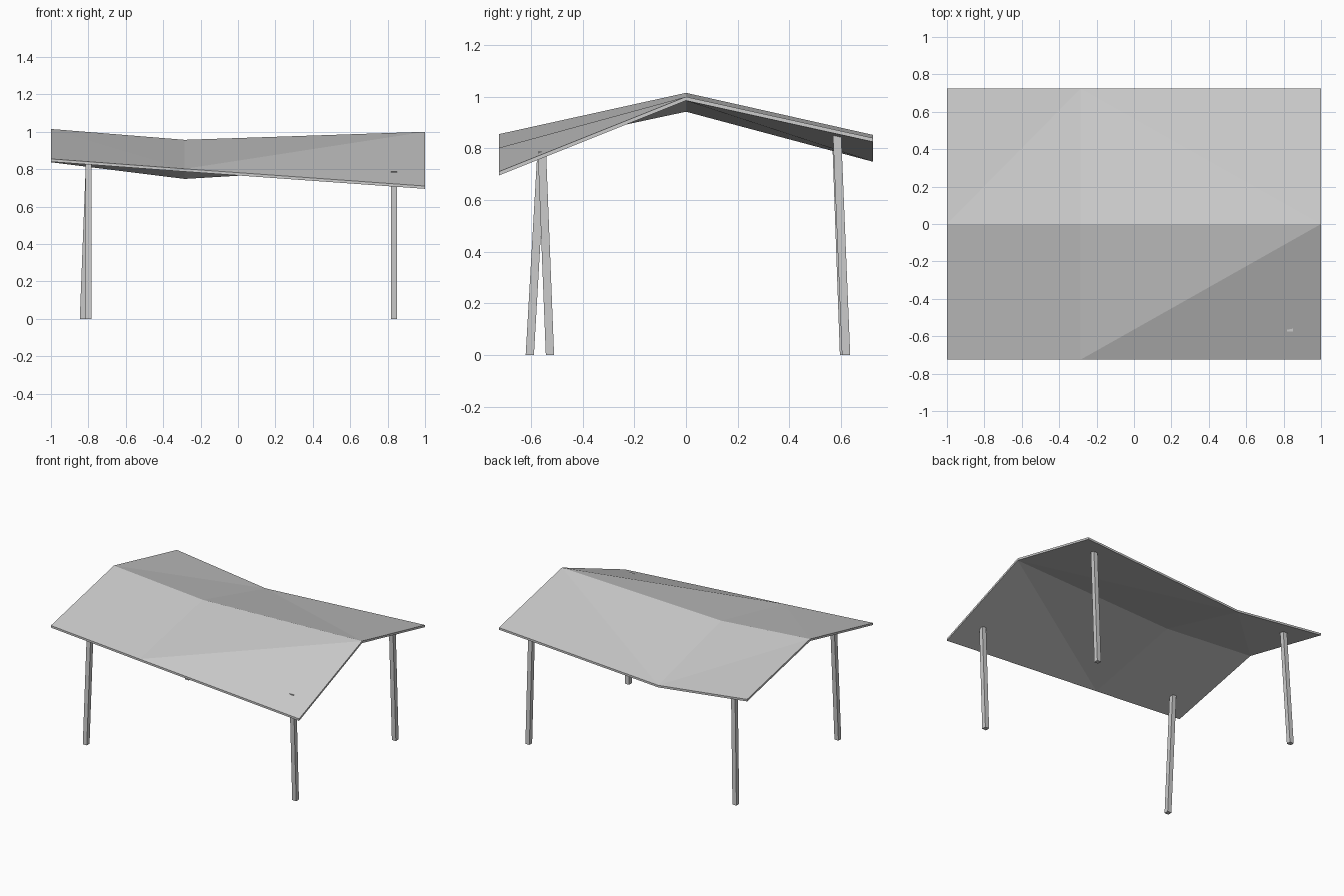
import bpy
import bmesh
from mathutils import Vector

if "Cube" in bpy.data.objects:
    bpy.data.objects.remove(bpy.data.objects["Cube"], do_unlink=True)

# One plain grey for the whole shelter
grey = bpy.data.materials.new("plain_grey")
grey.use_nodes = True
colour = (0.6, 0.6, 0.6, 1)
grey.diffuse_color = colour
grey.node_tree.nodes["Principled BSDF"].inputs["Base Color"].default_value = colour


def finish(bm, name):
    bmesh.ops.recalc_face_normals(bm, faces=bm.faces)
    mesh = bpy.data.meshes.new(name)
    bm.to_mesh(mesh)
    bm.free()
    mesh.materials.append(grey)
    obj = bpy.data.objects.new(name, mesh)
    bpy.context.collection.objects.link(obj)
    return obj


# Folded roof: rows of top heights at the two ends and the fold
XS = (-1, -0.285, 1)
ROWS = {
    -0.725: (0.855, 0.802, 0.71),
    0: (1.015, 0.957, 1.0),
    0.725: (0.852, 0.763, 0.84),
}
THICKNESS = 0.015

bm = bmesh.new()
front, ridge, back = [
    [bm.verts.new((x, y, z)) for x, z in zip(XS, heights)]
    for y, heights in ROWS.items()
]
# Every panel creases from the middle of its eave to the end of the ridge
for eave in (front, back):
    for end in (0, 2):
        bm.faces.new((eave[1], eave[end], ridge[end]))
        bm.faces.new((eave[1], ridge[end], ridge[1]))
bmesh.ops.recalc_face_normals(bm, faces=bm.faces)
top = bm.faces[:]
under = bmesh.ops.extrude_face_region(bm, geom=top, use_keep_orig=True)["geom"]
for v in under:
    if isinstance(v, bmesh.types.BMVert):
        v.co.z -= THICKNESS
finish(bm, "roof")


# Slim square posts, leaning from foot to head
def post(name, foot, head, half=0.016):
    bm = bmesh.new()
    rings = []
    for centre in (Vector(foot), Vector(head)):
        rings.append([
            bm.verts.new(centre + Vector((sx * half, sy * half, 0)))
            for sx, sy in ((-1, -1), (1, -1), (1, 1), (-1, 1))
        ])
    low, high = rings
    bm.faces.new(low)
    bm.faces.new(high)
    for i in range(4):
        j = (i + 1) % 4
        bm.faces.new((low[i], low[j], high[j], high[i]))
    finish(bm, name)


post("front_right_post", (-0.8, -0.605, 0), (-0.8, -0.555, 0.87))
post("front_left_post", (0.833, -0.527, 0), (0.833, -0.558, 0.787))
post("back_right_post", (-0.83, 0.612, 0), (-0.797, 0.582, 0.845))
post("back_left_post", (0.833, 0.62, 0), (0.833, 0.585, 0.855))
